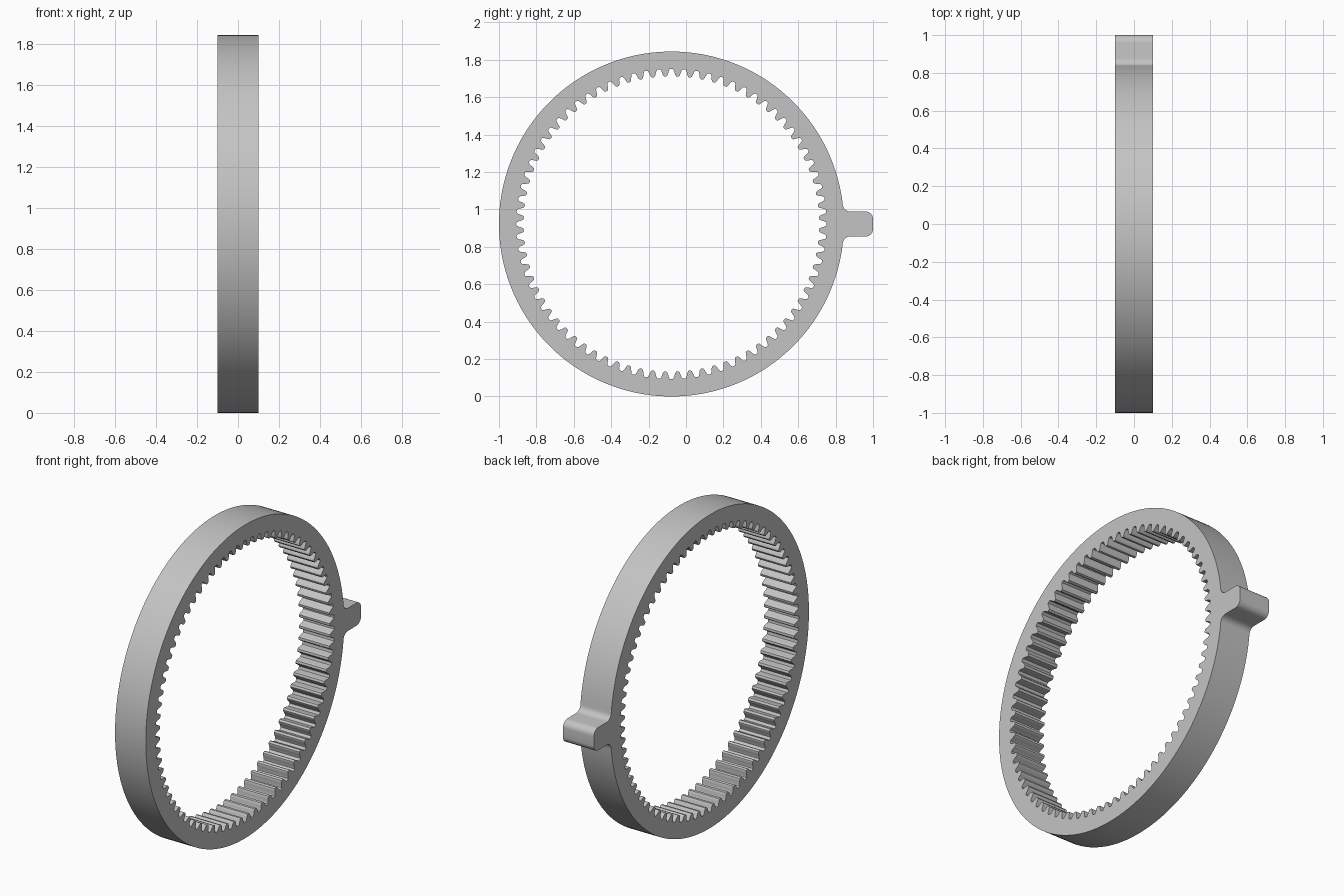
import bpy, bmesh
from math import sin, cos, pi, sqrt, atan2, radians

cube = bpy.data.objects.get("Cube")
if cube:
    bpy.data.objects.remove(cube, do_unlink=True)

HALF_WIDTH = 0.1
CY, CZ, R = -0.078, 0.922, 0.922      # ring centre and outer radius
TEETH = 76
TAB_END = 1.0 - CY                    # handle tip, measured from the ring centre
TAB_HALF, FILLET, CORNER = 0.067, 0.04, 0.04


def arc(cx, cy, r, a0, a1, n):
    """Points along a circular arc, both ends included."""
    return [(cx + r * cos(a0 + (a1 - a0) * i / n),
             cy + r * sin(a0 + (a1 - a0) * i / n)) for i in range(n + 1)]


# Upper half of the handle: rounded tip corner, then fillet into the rim
fz = TAB_HALF + FILLET
fy = sqrt((R + FILLET) ** 2 - fz ** 2)
join = atan2(fz, fy)
upper = arc(TAB_END - CORNER, TAB_HALF - CORNER, CORNER, 0, pi / 2, 8)
upper += arc(fy, fz, FILLET, -pi / 2, join - pi, 8)
lower = [(y, -z) for y, z in reversed(upper)]
rim = arc(0, 0, R, join, 2 * pi - join, 180)[1:-1]
outer = upper + rim + lower

# Internal teeth: half a gap-to-tip profile (pitch fraction, radius), mirrored
half = [(0, .83), (.12, .829), (.2, .82), (.27, .805), (.33, .795), (.4, .79)]
tooth = half + [(1 - u, r) for u, r in reversed(half[1:])]
inner = []
for k in range(TEETH):
    for u, r in tooth:
        a = 2 * pi * (k + u) / TEETH
        inner.append((r * cos(a), r * sin(a)))

# Fill the outline around the toothed hole and extrude it across the width
bm = bmesh.new()
for loop in (outer, inner):
    vs = [bm.verts.new((-HALF_WIDTH, CY + y, CZ + z)) for y, z in loop]
    for i, v in enumerate(vs):
        bm.edges.new((v, vs[(i + 1) % len(vs)]))
bmesh.ops.triangle_fill(bm, use_beauty=True, use_dissolve=False, edges=bm.edges[:])
ext = bmesh.ops.extrude_face_region(bm, geom=bm.faces[:], use_keep_orig=True)
bmesh.ops.translate(bm, vec=(2 * HALF_WIDTH, 0, 0),
                    verts=[g for g in ext["geom"] if isinstance(g, bmesh.types.BMVert)])
bmesh.ops.recalc_face_normals(bm, faces=bm.faces[:])
mesh = bpy.data.meshes.new("ring_gear")
bm.to_mesh(mesh)
bm.free()

# Plain grey finish
grey = bpy.data.materials.new("light_grey")
grey.use_nodes = True
colour = (0.55, 0.55, 0.55, 1)
grey.diffuse_color = colour
grey.node_tree.nodes["Principled BSDF"].inputs["Base Color"].default_value = colour
mesh.materials.append(grey)

ring = bpy.data.objects.new("ring_gear", mesh)
bpy.context.collection.objects.link(ring)
bpy.ops.object.select_all(action="DESELECT")
ring.select_set(True)
bpy.context.view_layer.objects.active = ring
bpy.ops.object.shade_smooth_by_angle(angle=radians(30))
